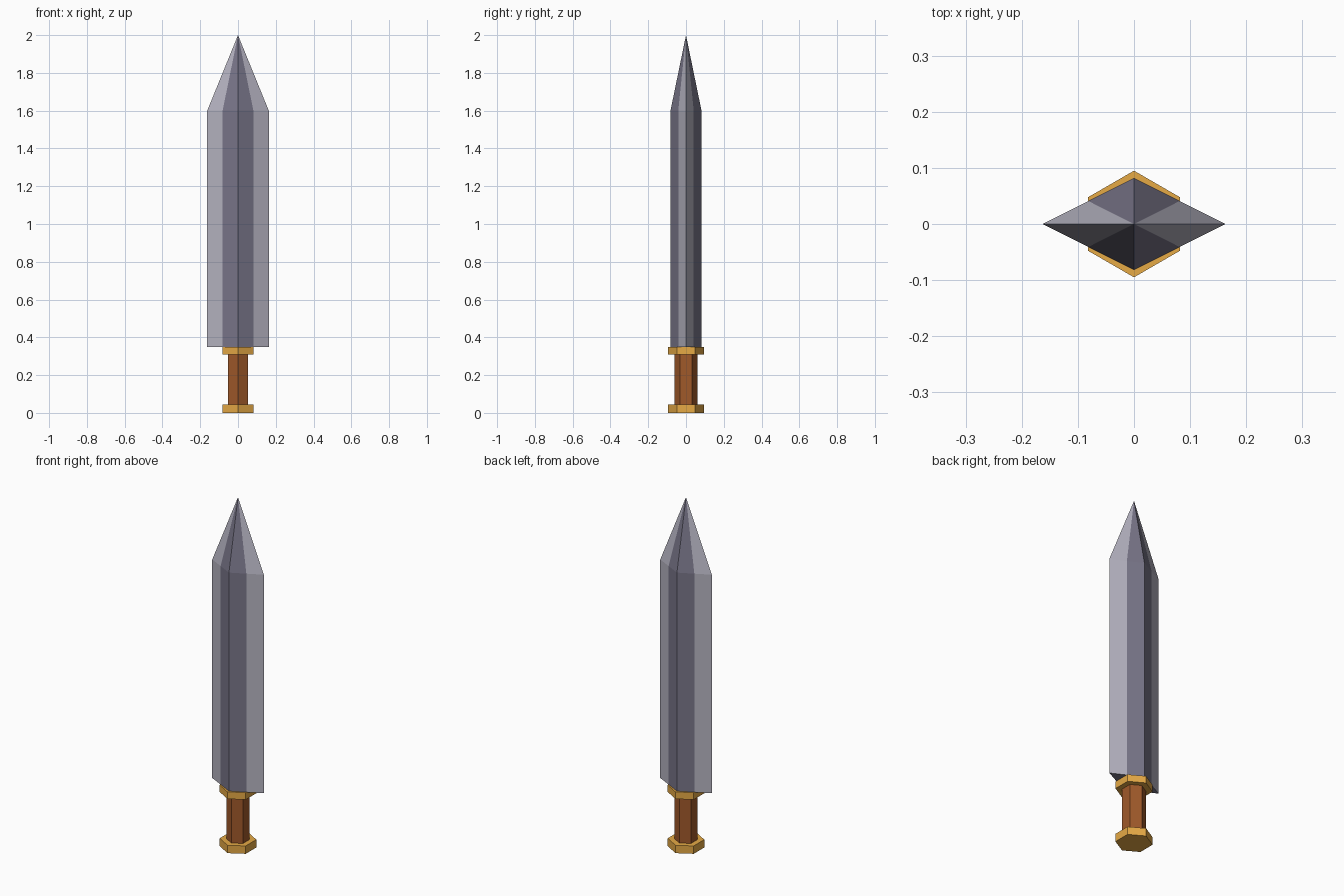
import bpy, bmesh
from math import sin, cos, radians

if "Cube" in bpy.data.objects:
    bpy.data.objects.remove(bpy.data.objects["Cube"])


def material(name, rgb):
    m = bpy.data.materials.new(name)
    m.diffuse_color = (*rgb, 1)
    m.use_nodes = True
    m.node_tree.nodes["Principled BSDF"].inputs["Base Color"].default_value = m.diffuse_color
    return m


GOLD = material("gold", (0.79, 0.40, 0.06))
WOOD = material("brown_wood", (0.35, 0.10, 0.023))
CORE = material("dark_steel", (0.19, 0.18, 0.25))
EDGE = material("light_steel", (0.46, 0.45, 0.53))


def prism(name, profile, z0, z1, mats, tip=None):
    """Extrude a profile from z0 to z1, ending in a flat cap or a point."""
    bm = bmesh.new()
    low = [bm.verts.new((x, y, z0)) for x, y in profile]
    high = [bm.verts.new((x, y, z1)) for x, y in profile]
    apex = bm.verts.new((0, 0, tip)) if tip else None
    bm.faces.new(low[::-1])
    if not tip:
        bm.faces.new(high)
    n = len(profile)
    for i in range(n):
        j = (i + 1) % n
        faces = [bm.faces.new((low[i], low[j], high[j], high[i]))]
        if tip:
            faces.append(bm.faces.new((high[i], high[j], apex)))
        # Quarter strips next to the sharp sides take the second material
        if len(mats) > 1 and i % 4 in (0, 3):
            for f in faces:
                f.material_index = 1
    bmesh.ops.recalc_face_normals(bm, faces=bm.faces)
    mesh = bpy.data.meshes.new(name)
    bm.to_mesh(mesh)
    bm.free()
    for m in mats:
        mesh.materials.append(m)
    obj = bpy.data.objects.new(name, mesh)
    bpy.context.collection.objects.link(obj)
    return obj


def hexagon(r):
    return [(r * cos(radians(30 + 60 * i)), r * sin(radians(30 + 60 * i))) for i in range(6)]


# Handle: pommel, grip and collar
prism("pommel", hexagon(0.095), 0, 0.045, [GOLD])
prism("grip", hexagon(0.061), 0.045, 0.31, [WOOD])
prism("collar", hexagon(0.095), 0.31, 0.35, [GOLD])

# Blade: diamond section with a dark core and light cutting edges
W, D = 0.163, 0.082
diamond = [(W, 0), (W / 2, D / 2), (0, D), (-W / 2, D / 2),
           (-W, 0), (-W / 2, -D / 2), (0, -D), (W / 2, -D / 2)]
prism("blade", diamond, 0.35, 1.6, [CORE, EDGE], tip=2.0)
